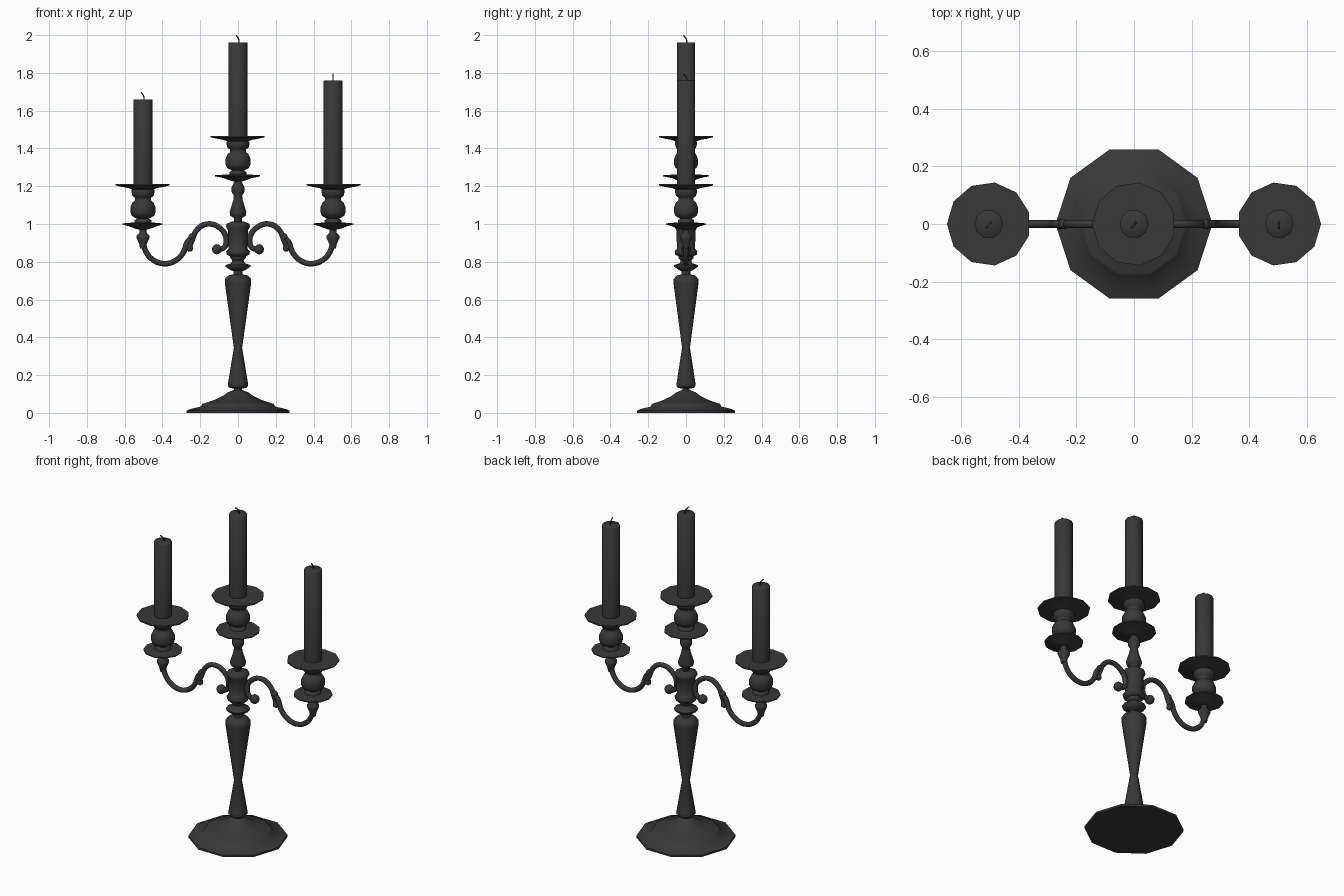
import bpy, bmesh, math
from mathutils import Vector

if "Cube" in bpy.data.objects:
    bpy.data.objects.remove(bpy.data.objects["Cube"])

# dark iron-like finish used on every part
dark = bpy.data.materials.new("dark_finish")
dark.diffuse_color = (.04, .04, .04, 1)
dark.use_nodes = True
dark.node_tree.nodes["Principled BSDF"].inputs["Base Color"].default_value = dark.diffuse_color


def finish(ob, angle=60):
    bpy.ops.object.select_all(action='DESELECT')
    ob.select_set(True)
    bpy.context.view_layer.objects.active = ob
    if ob.type == 'CURVE':
        bpy.ops.object.convert(target='MESH')
        ob = bpy.context.object
    ob.data.materials.clear()
    ob.data.materials.append(dark)
    bpy.ops.object.shade_smooth_by_angle(angle=math.radians(angle))
    return ob


def lathe(name, profile, sides, x=0.0, z=0.0, start=0.0):
    """Revolve (radius, height) points around z and cap both ends."""
    bm = bmesh.new()
    rings = []
    for r, h in profile:
        rings.append([bm.verts.new((r * math.cos(start + i * math.tau / sides),
                                    r * math.sin(start + i * math.tau / sides), h))
                      for i in range(sides)])
    for a, b in zip(rings, rings[1:]):
        for i in range(sides):
            j = (i + 1) % sides
            bm.faces.new((a[i], a[j], b[j], b[i]))
    bm.faces.new(rings[0][::-1])
    bm.faces.new(rings[-1])
    me = bpy.data.meshes.new(name)
    bm.to_mesh(me)
    bm.free()
    ob = bpy.data.objects.new(name, me)
    ob.location = (x, 0, z)
    bpy.context.collection.objects.link(ob)
    return finish(ob)


def tube(name, points, radius, segments=5):
    """Round tube along a smooth path."""
    cu = bpy.data.curves.new(name, 'CURVE')
    cu.dimensions = '3D'
    cu.bevel_depth = radius
    cu.bevel_resolution = 2
    cu.resolution_u = segments
    cu.use_fill_caps = True
    sp = cu.splines.new('BEZIER')
    sp.bezier_points.add(len(points) - 1)
    for bp, p in zip(sp.bezier_points, points):
        bp.co = p
        bp.handle_left_type = bp.handle_right_type = 'AUTO'
    ob = bpy.data.objects.new(name, cu)
    bpy.context.collection.objects.link(ob)
    return finish(ob)


def ball(name, x, z, r):
    bpy.ops.mesh.primitive_uv_sphere_add(segments=10, ring_count=7, radius=r, location=(x, 0, z))
    bpy.context.object.name = name
    finish(bpy.context.object)


# stepped foot
lathe("foot", [(.272, 0), (.272, .012), (.255, .02), (.195, .034), (.19, .048), (.175, .052),
               (.12, .07), (.08, .09), (.055, .108), (.03, .118), (.02, .122)], 10)

# turned stem, hub and upper baluster
lathe("stem", [(.02, .115), (.02, .128), (.045, .133), (.054, .145), (.052, .16), (.022, .345),
               (.07, .69), (.07, .708), (.05, .728), (.025, .733), (.025, .75), (.04, .757),
               (.066, .774), (.066, .782), (.035, .793), (.03, .808), (.042, .82), (.042, .83)], 10)
lathe("arm_hub", [(.04, .828), (.06, .838), (.063, .855), (.05, .87), (.052, .92), (.052, .965),
                  (.063, .985), (.061, 1.0), (.035, 1.012)], 10)
lathe("upper_baluster", [(.02, 1.01), (.02, 1.03), (.042, 1.045), (.044, 1.065), (.025, 1.125),
                         (.022, 1.15), (.034, 1.17), (.034, 1.195), (.018, 1.225), (.018, 1.24)], 10)


# candle holder, heights relative to the lower dish rim
def holder(tag, x, rim, dish_r, candle_top, start):
    lathe(tag + "_lower_dish", [(.022, -.03), (.05, -.022), (.075, -.012), (dish_r, -.003),
                                (dish_r, .003), (.05, .008), (.03, .012)], 11, x, rim, start)
    lathe(tag + "_socket", [(.045, .005), (.045, .02), (.032, .028), (.058, .042), (.066, .06),
                            (.066, .09), (.055, .115), (.042, .125), (.042, .14),
                            (.056, .148), (.06, .165), (.06, .18), (.05, .19)], 10, x, rim, start)
    lathe(tag + "_drip_pan", [(.05, .18), (.075, .19), (.11, .196), (.145, .204), (.145, .211)],
          11, x, rim, start)
    lathe(tag + "_candle", [(.05, rim + .2), (.05, candle_top - .003), (.047, candle_top)],
          10, x, 0, start)


holder("centre", 0, 1.255, .122, 1.962, math.pi)
holder("left", -.503, 1.0, .108, 1.66, math.pi)
holder("right", .503, 1.0, .108, 1.76, 0)

# wicks
for tag, x, top, dx, dy in (("centre", 0, 1.96, -.009, -.013),
                            ("left", -.503, 1.658, -.009, -.013),
                            ("right", .503, 1.758, 0, -.015)):
    tube(tag + "_wick", [(x - dx * .6, -dy * .4, top - .005), (x - dx * .5, -dy * .2, top + .016),
                         (x + dx, dy, top + .038)], .0035, 3)

# scrolled arms, mirrored left and right
for side, s in (("left", -1), ("right", 1)):
    inner = [(.115, .868), (.078, .872), (.062, .92), (.095, .978), (.165, 1.0),
             (.218, .968), (.245, .91), (.262, .872)]
    outer = [(.247, .928), (.268, .905), (.29, .848), (.335, .804), (.39, .79),
             (.45, .81), (.488, .855), (.503, .91)]
    for part, path in (("inner_scroll", inner), ("outer_scroll", outer)):
        tube(f"{side}_{part}", [Vector((s * x, 0, z)) for x, z in path], .0145, 4)
    ball(side + "_hub_ball", s * .112, .866, .027)
    ball(side + "_lower_ball", s * .255, .872, .019)
    ball(side + "_upper_ball", s * .245, .932, .019)
    lathe(side + "_arm_cup", [(.016, .87), (.02, .895), (.034, .925), (.034, .938),
                              (.018, .955), (.018, .968), (.026, .975)], 10, s * .503)
